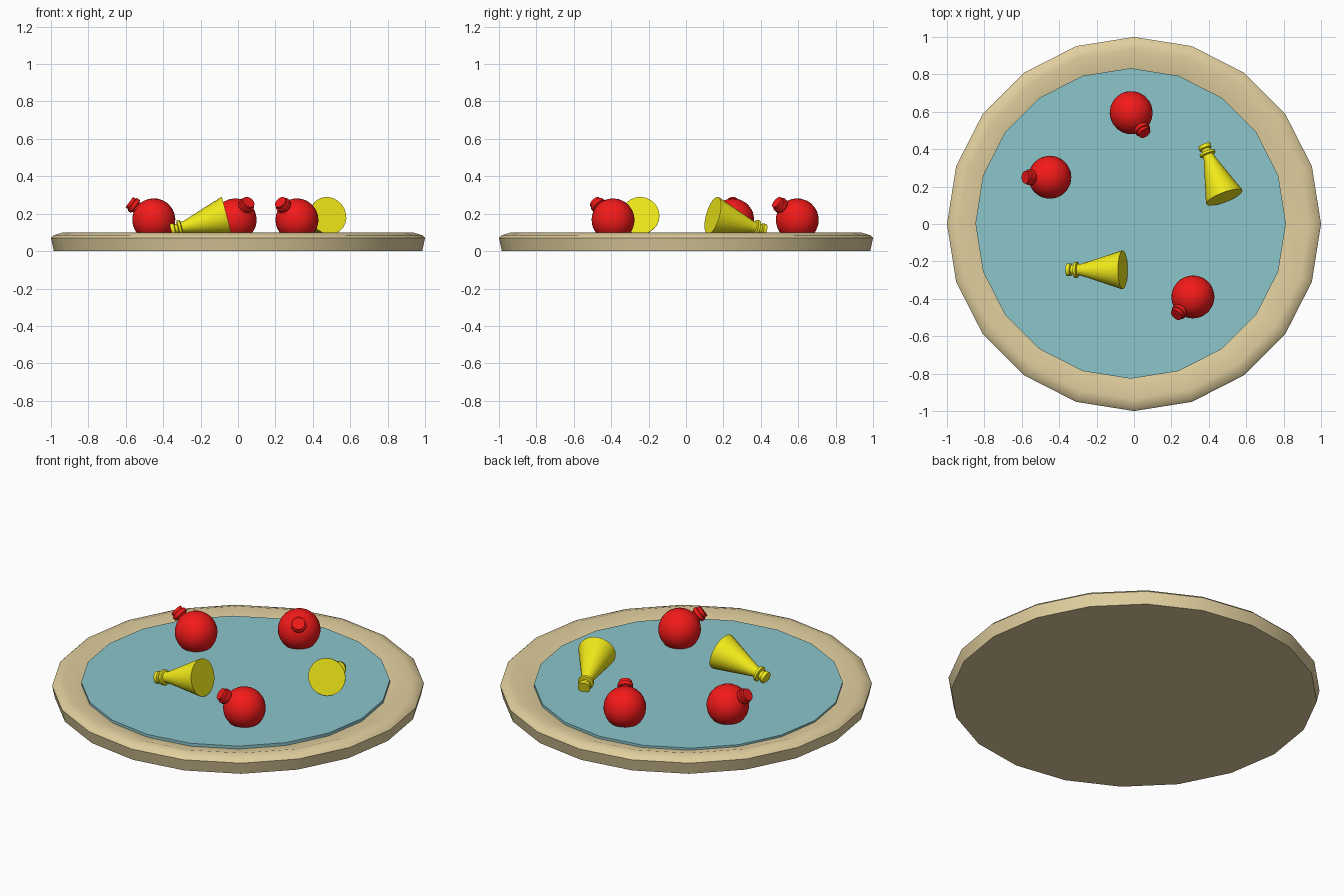
import bpy, bmesh, math
from mathutils import Vector

if "Cube" in bpy.data.objects:
    bpy.data.objects.remove(bpy.data.objects["Cube"])


def material(name, rgb):
    m = bpy.data.materials.new(name)
    m.diffuse_color = (*rgb, 1)
    m.use_nodes = True
    m.node_tree.nodes["Principled BSDF"].inputs["Base Color"].default_value = m.diffuse_color
    return m


TAN = material("tan", (0.75, 0.62, 0.34))
WATER = material("water_blue", (0.26, 0.56, 0.60))
RED = material("red", (0.9, 0.01, 0.01))
YELLOW = material("yellow", (0.88, 0.82, 0.01))


def lathe(name, profile, segs, mat, loc=(0, 0, 0), axis=(0, 0, 1), smooth=35):
    """Revolve (radius, height) points round an axis; radius 0 closes the end."""
    bm = bmesh.new()
    rings = []
    for r, h in profile:
        n = 1 if r == 0 else segs
        rings.append([bm.verts.new((r * math.cos(math.tau * i / segs),
                                    r * math.sin(math.tau * i / segs), h))
                      for i in range(n)])
    for a, b in zip(rings, rings[1:]):
        for i in range(segs):
            j = (i + 1) % segs
            if len(a) == 1:
                bm.faces.new((a[0], b[j], b[i]))
            elif len(b) == 1:
                bm.faces.new((a[i], a[j], b[0]))
            else:
                bm.faces.new((a[i], a[j], b[j], b[i]))
    bmesh.ops.recalc_face_normals(bm, faces=bm.faces)
    me = bpy.data.meshes.new(name)
    bm.to_mesh(me)
    bm.free()
    me.materials.append(mat)
    ob = bpy.data.objects.new(name, me)
    bpy.context.collection.objects.link(ob)
    ob.location = loc
    ob.rotation_mode = 'QUATERNION'
    ob.rotation_quaternion = Vector((0, 0, 1)).rotation_difference(Vector(axis).normalized())
    bpy.ops.object.select_all(action='DESELECT')
    ob.select_set(True)
    bpy.context.view_layer.objects.active = ob
    bpy.ops.object.shade_smooth_by_angle(angle=math.radians(smooth))
    return ob


# Shallow dish with chamfered rim
lathe("dish", [(0, 0), (0.985, 0), (1.0, 0.07), (0.985, 0.085), (0.935, 0.1),
               (0.83, 0.07), (0.7, 0.06), (0, 0.06)], 20, TAN)

# Water disc, slightly off centre
lathe("water", [(0, 0.055), (0.83, 0.055), (0.83, 0.086), (0, 0.086)], 20, WATER,
      loc=(-0.018, 0.003, 0))

# Round flasks: sphere body plus a short lipped neck, tilted outward
R = 0.115
sphere = [(0, -R)] + [(R * math.sin(math.pi * k / 14), -R * math.cos(math.pi * k / 14))
                      for k in range(1, 13)]
neck = [(0.032, 0.111), (0.032, 0.118), (0.042, 0.122), (0.042, 0.142),
        (0.034, 0.145), (0.034, 0.162), (0, 0.162)]
for i, (x, y, dx, dy) in enumerate([(-0.45, 0.25, -1, 0),
                                    (-0.015, 0.595, 0.55, -0.835),
                                    (0.315, -0.39, -0.68, -0.733)]):
    lathe(f"round_flask_{i + 1}", sphere + neck, 24, RED, (x, y, 0.167),
          (dx * 0.81, dy * 0.81, 0.587))

# Conical flasks: flat base, tapering body, lipped neck, lying down
cone = [(0, 0), (0.103, 0), (0.103, 0.006), (0.031, 0.232), (0.031, 0.248),
        (0.043, 0.252), (0.043, 0.266), (0.026, 0.270), (0.026, 0.284),
        (0.034, 0.288), (0.034, 0.308), (0, 0.308)]
for i, (x, y, dx, dy) in enumerate([(-0.06, -0.245, -1, 0),
                                    (0.483, 0.143, -0.36, 0.933)]):
    lathe(f"cone_flask_{i + 1}", cone, 24, YELLOW, (x, y, 0.19),
          (dx * 0.967, dy * 0.967, -0.255))
